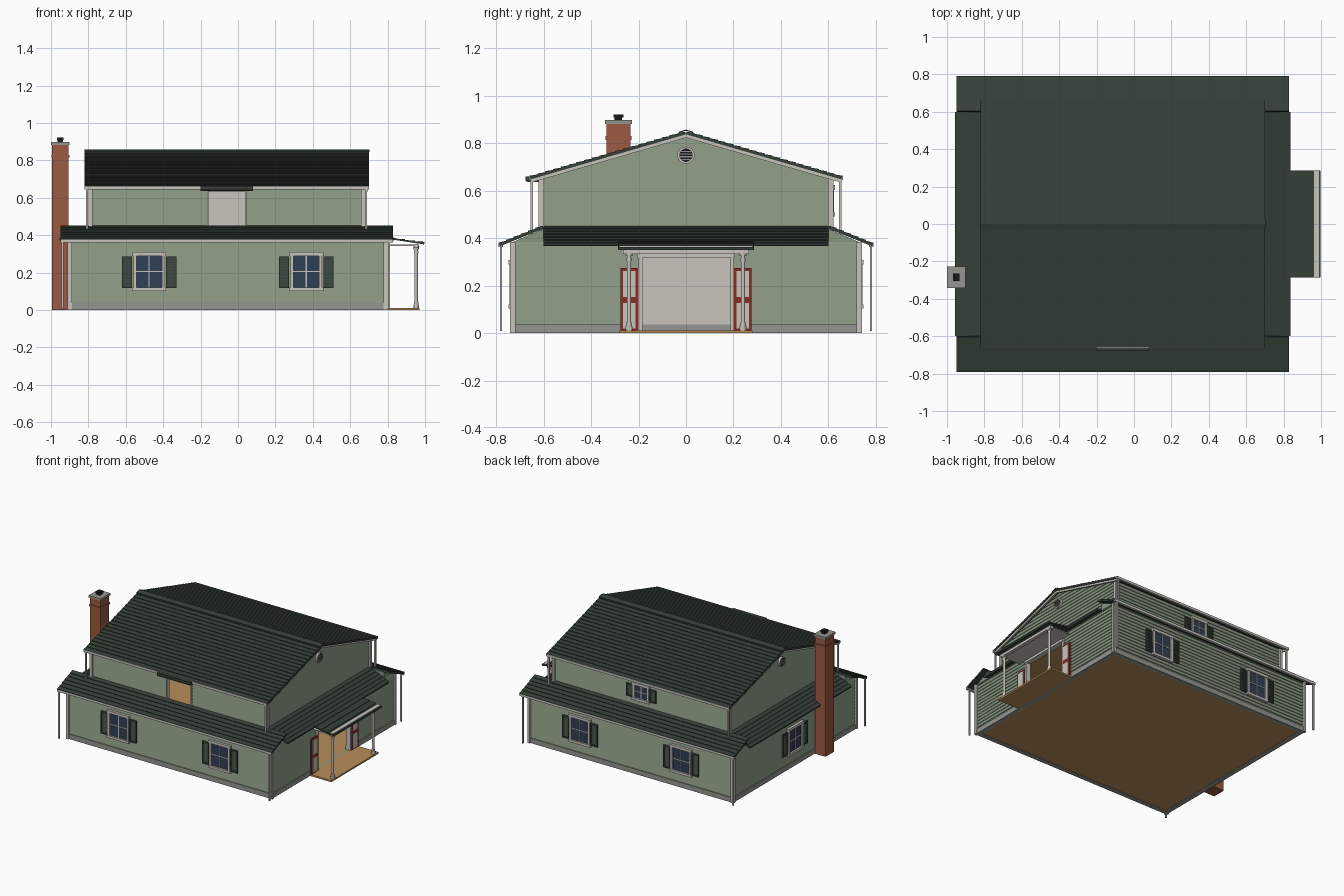
import bpy, bmesh
from math import pi
from mathutils import Matrix, Vector

if "Cube" in bpy.data.objects:
    bpy.data.objects.remove(bpy.data.objects["Cube"])

COL = dict(green=(.25, .31, .22), roof=(.035, .05, .038), trim=(.58, .56, .51), stone=(.3, .3, .28),
           brick=(.33, .1, .055), wood=(.48, .27, .1), red=(.25, .025, .02), glass=(.03, .05, .09),
           shutter=(.04, .06, .045), black=(.01, .01, .01))
MATS = {}
for k, c in COL.items():
    MATS[k] = bpy.data.materials.new(k)
    MATS[k].diffuse_color = (*c, 1)
I = Matrix.Identity(4)


def part(name, mat, boxes=(), prisms=(), M=I):
    """Boxes (x0,x1,y0,y1,z0,z1[,top x0,x1,y0,y1]); prisms (axis, points, t0, t1)."""
    bm = bmesh.new()
    for b in boxes:
        t = b[6:] or b[:4]
        v = [bm.verts.new(p) for q, z in ((b[:4], b[4]), (t, b[5])) for p in
             ((q[0], q[2], z), (q[1], q[2], z), (q[1], q[3], z), (q[0], q[3], z))]
        for f in ((3, 2, 1, 0), (4, 5, 6, 7), (0, 1, 5, 4), (1, 2, 6, 5), (2, 3, 7, 6), (3, 0, 4, 7)):
            bm.faces.new([v[i] for i in f])
    for axis, pts, t0, t1 in prisms:
        rings = [[bm.verts.new((t, a, b) if axis == 'x' else (a, t, b)) for a, b in pts] for t in (t0, t1)]
        n = len(pts)
        bm.faces.new(rings[0])
        bm.faces.new(rings[1][::-1])
        for i in range(n):
            j = (i + 1) % n
            bm.faces.new((rings[0][i], rings[0][j], rings[1][j], rings[1][i]))
    bm.transform(M)
    bmesh.ops.recalc_face_normals(bm, faces=bm.faces)
    me = bpy.data.meshes.new(name)
    bm.to_mesh(me)
    bm.free()
    me.materials.append(MATS[mat])
    ob = bpy.data.objects.new(name, me)
    bpy.context.collection.objects.link(ob)
    return ob


def cylinder(name, mat, r, depth, M, sides=12):
    bm = bmesh.new()
    bmesh.ops.create_cone(bm, cap_ends=True, segments=sides, radius1=r, radius2=r, depth=depth, matrix=M)
    me = bpy.data.meshes.new(name)
    bm.to_mesh(me)
    bm.free()
    me.materials.append(MATS[mat])
    ob = bpy.data.objects.new(name, me)
    bpy.context.collection.objects.link(ob)


def slope(name, axis, low, high, t0, t1, n, t=.012):
    """Roof slab with a sawtooth top of n shingle courses."""
    lo, hi = Vector(low), Vector(high)
    d = (hi - lo).normalized()
    nrm = Vector((-d.y, d.x))
    if nrm.y < 0:
        nrm = -nrm
    pts = [lo, hi]
    for i in range(n - 1, -1, -1):
        pts += [lo.lerp(hi, (i + 1) / n) + nrm * t, lo.lerp(hi, i / n) + nrm * (t + .004)]
    return part(name, 'roof', prisms=[(axis, pts, t0, t1)])


# Wall-local frames: x along the wall, -y outward, z up
def frame(cx, ang, dist):
    return Matrix.Translation((cx, 0, 0)) @ Matrix.Rotation(ang, 4, 'Z') @ Matrix.Translation((0, -dist, 0))


def segments(L, z0, z1, op):
    if not op:
        return [(-L, L, z0, z1)]
    a, b, c, d = op
    s = [(-L, a, z0, z1), (b, L, z0, z1)]
    if d < z1:
        s.append((a, b, d, z1))
    if c > z0:
        s.append((a, b, z0, c))
    return s


def wall(name, M, L, z0, z1, op=None, base=False, gable=False):
    seg = segments(L, z0, z1, op)
    e = .006
    part(name + '_wall', 'green', [(a + e, b - e if b == L else b, e, .02, c, d) if a == -L else
                                   (a, b - e if b == L else b, e, .02, c, d) for a, b, c, d in seg], M=M)
    part(name + '_lining', 'trim', [(max(a, .025 - L), min(b, L - .025), .02, .024, c, d) for a, b, c, d in seg], M=M)
    # lapped siding boards
    boards, h, z = [], .025, z0
    top = .83 if gable else z1
    half = lambda q: min(L, max(.005, (.836 - q) / .29))
    while z < top - .002:
        zt = min(z + h, top)
        w0, w1 = (half(z), half(zt)) if gable else (L, L)
        cut = op and op[2] < (z + zt) / 2 < op[3]
        for a, b, ta, tb in ([(-w0, op[0], -w1, op[0]), (op[1], w0, op[1], w1)] if cut else [(-w0, w0, -w1, w1)]):
            boards.append((a, b, 0, .007, z, zt, ta, tb, .005, .007))
        z = zt
    part(name + '_siding', 'green', boards, M=M)
    if gable:
        part(name + '_gable', 'green', prisms=[('y', [(-L, z1), (L, z1), (0, .836)], .006, .02)], M=M)
    part(name + '_corner_boards', 'trim', [(s * L - .012, s * L + .012, -.006, .012, z0, z1) for s in (-1, 1)], M=M)
    if base:
        part(name + '_foundation', 'stone', [(a, b, -.004, .03, c, d) for a, b, c, d in segments(L, 0, .037, op)], M=M)


def window(name, M, u, z0, z1, w, sw):
    h = w / 2
    a, b, m = u - h, u + h, (z0 + z1) / 2
    part(name + '_glass', 'glass', [(a, b, -.005, .004, z0, z1)], M=M)
    part(name + '_frame', 'trim', [(a, a + .016, -.014, 0, z0, z1), (b - .016, b, -.014, 0, z0, z1),
                                   (a - .006, b + .006, -.018, 0, z0 - .004, z0 + .014),
                                   (a - .006, b + .006, -.018, 0, z1 - .016, z1 + .004),
                                   (u - .003, u + .003, -.009, 0, z0, z1), (a, b, -.009, 0, m - .003, m + .003)], M=M)
    sh = []
    for s in (-1, 1):
        c = u + s * (h + .006 + sw / 2)
        p, q, y0, y1 = c - sw / 2, c + sw / 2, z0 + .01, z1 - .02
        sh += [(p, q, -.005, 0, y0, y1), (p, p + .008, -.011, 0, y0, y1), (q - .008, q, -.011, 0, y0, y1),
               (p, q, -.011, 0, y0, y0 + .01), (p, q, -.011, 0, y1 - .01, y1)]
        n = int((y1 - y0) / .014)
        sh += [(p, q, -.009, 0, y0 + i * .014, y0 + i * .014 + .008, p, q, -.005, 0) for i in range(1, n)]
    part(name + '_shutters', 'shutter', sh, M=M)


# Storeys
door, balcony = (-.185, .19, .012, .32), (-.1, .1, .4, .645)
W = {}
for side, ang, k in (('front', 0, 0), ('right', pi / 2, 1), ('back', pi, 0), ('left', -pi / 2, 1)):
    W['low', side] = frame(-.055, ang, (.73, .845)[k])
    W['up', side] = frame(-.06, ang, (.61, .73)[k])
    wall('lower_' + side, W['low', side], (.845, .73)[k], .0, .385, door if side == 'right' else None, True)
    wall('upper_' + side, W['up', side], (.73, .61)[k], .385, .66, balcony if side == 'front' else None, gable=bool(k))
part('ground_floor', 'wood', [(-.88, .77, -.71, .71, .004, .012)])
part('upper_floor', 'wood', [(-.88, .77, -.71, .71, .383, .388), (-.77, .65, -.59, .59, .39, .4)])

# Windows
for side in ('front', 'back'):
    for u in (-.42, .42):
        window(side + '_window', W['low', side], u, .107, .305, .17, .055)
window('left_window', W['low', 'left'], 0, .107, .305, .17, .055)
window('upper_back_window', W['up', 'back'], 0, .495, .62, .13, .052)

# Roofs
for s, n in ((-1, 'front'), (1, 'back')):
    slope(n + '_main_roof', 'x', (s * .655, .648), (0, .838), -.82, .70, 20)
    slope(n + '_skirt_roof', 'x', (s * .785, .366), (s * .6, .441), -.95, .83, 6)
    part(n + '_skirt_fill', 'green', prisms=[('x', [(s * .73, .384), (s * .6, .384), (s * .6, .44)], -.9, .79)])
    part(n + '_gutters', 'trim', [(-.82, .70, *sorted((s * .645, s * .662)), .645, .662),
                                  (-.95, .83, *sorted((s * .772, s * .79)), .362, .378)])
    part(n + '_downspouts', 'trim', [(x - .005, x + .005, s * y - .005, s * y + .005, z0, z1) for x, y, z0, z1 in
                                     ((-.807, .65, .41, .65), (.684, .65, .41, .65),
                                      (-.938, .78, .008, .37), (.808, .78, .008, .37))])
part('ridge_cap', 'roof', prisms=[('x', [(-.03, .845), (0, .853), (.03, .845), (.03, .849), (0, .858), (-.03, .849)], -.822, .702)])
slope('right_skirt_roof', 'y', (.83, .368), (.665, .441), -.6, .6, 6)
slope('left_skirt_roof', 'y', (-.95, .368), (-.785, .441), -.6, .6, 6)
rake = [(-.655, .634), (0, .824), (.655, .634), (.655, .65), (0, .84), (-.655, .65)]
part('rake_boards', 'trim', prisms=[('x', rake, -.814, -.802), ('x', rake, .682, .694)])

# Gable vents
for side in ('left', 'right'):
    M = W['up', side] @ Matrix.Translation((0, 0, .75)) @ Matrix.Rotation(pi / 2, 4, 'X')
    cylinder(side + '_vent_ring', 'trim', .036, .024, M, 24)
    cylinder(side + '_vent_opening', 'black', .028, .028, M, 24)
    part(side + '_vent_slats', 'stone', [(-w, w, -.017, 0, z, z + .005) for z, w in
                                        ((.73, .018), (.741, .025), (.752, .026), (.763, .022))], M=W['up', side])

# Balcony door surround and awning
M = W['up', 'front']
part('upper_door_frame', 'trim', [(-.106, -.098, -.008, .02, .44, .645), (.098, .106, -.008, .02, .44, .645)], M=M)
part('upper_door_awning', 'roof', [(-.14, .14, -.067, 0, .637, .644, -.14, .14, -.05, 0),
                                   (-.14, .14, -.067, -.045, .642, .66)], M=M)

# Porch entrance with open door leaves
M = W['low', 'right']
part('entry_frame', 'trim', [(-.2, -.183, -.012, .024, .012, .32), (.188, .202, -.012, .024, .012, .32),
                             (-.205, .205, -.016, .024, .318, .336)], M=M)
for s, n in ((-1, 'left'), (1, 'right')):
    a, b = sorted((s * .2, s * .277))
    part(n + '_door_leaf', 'red', [(a, b, -.014, -.004, .008, .275)], M=M)
    part(n + '_door_panels', 'trim', [(a + .012, b - .012, -.017, -.003, z0, z1) for z0, z1 in ((.02, .128), (.153, .262))], M=M)
    # turned post
    for r, z0, z1 in ((.009, .01, .345), (.015, .01, .03), (.012, .03, .045), (.012, .305, .315), (.015, .325, .345)):
        cylinder(n + '_porch_post', 'trim', r, z1 - z0, Matrix.Translation((.953, s * .24, (z0 + z1) / 2)))
part('porch_floor', 'wood', [(.785, .97, -.28, .28, 0, .012)])
part('porch_ceiling', 'trim', [(.79, .965, -.265, .265, .343, .35), (.94, .966, -.265, .265, .334, .352)])
slope('porch_roof', 'y', (.995, .351), (.79, .382), -.287, .287, 4, .008)
part('porch_gutter', 'trim', [(.962, .988, -.283, .283, .355, .369)])

# Chimney
def ring(w, z0, z1):
    return (-.95 - w, -.95 + w, -.285 - w * 1.15, -.285 + w * 1.15, z0, z1)
part('chimney', 'brick', [ring(.044, 0, .885), ring(.048, .815, .83)])
part('chimney_cap', 'stone', [ring(.05, .882, .898)])
part('chimney_flue', 'black', [ring(.014, .898, .912), ring(.018, .91, .922)])

for m in bpy.data.materials:
    if m.users and not m.is_grease_pencil:
        m.use_nodes = True
        m.node_tree.nodes["Principled BSDF"].inputs["Base Color"].default_value = m.diffuse_color
